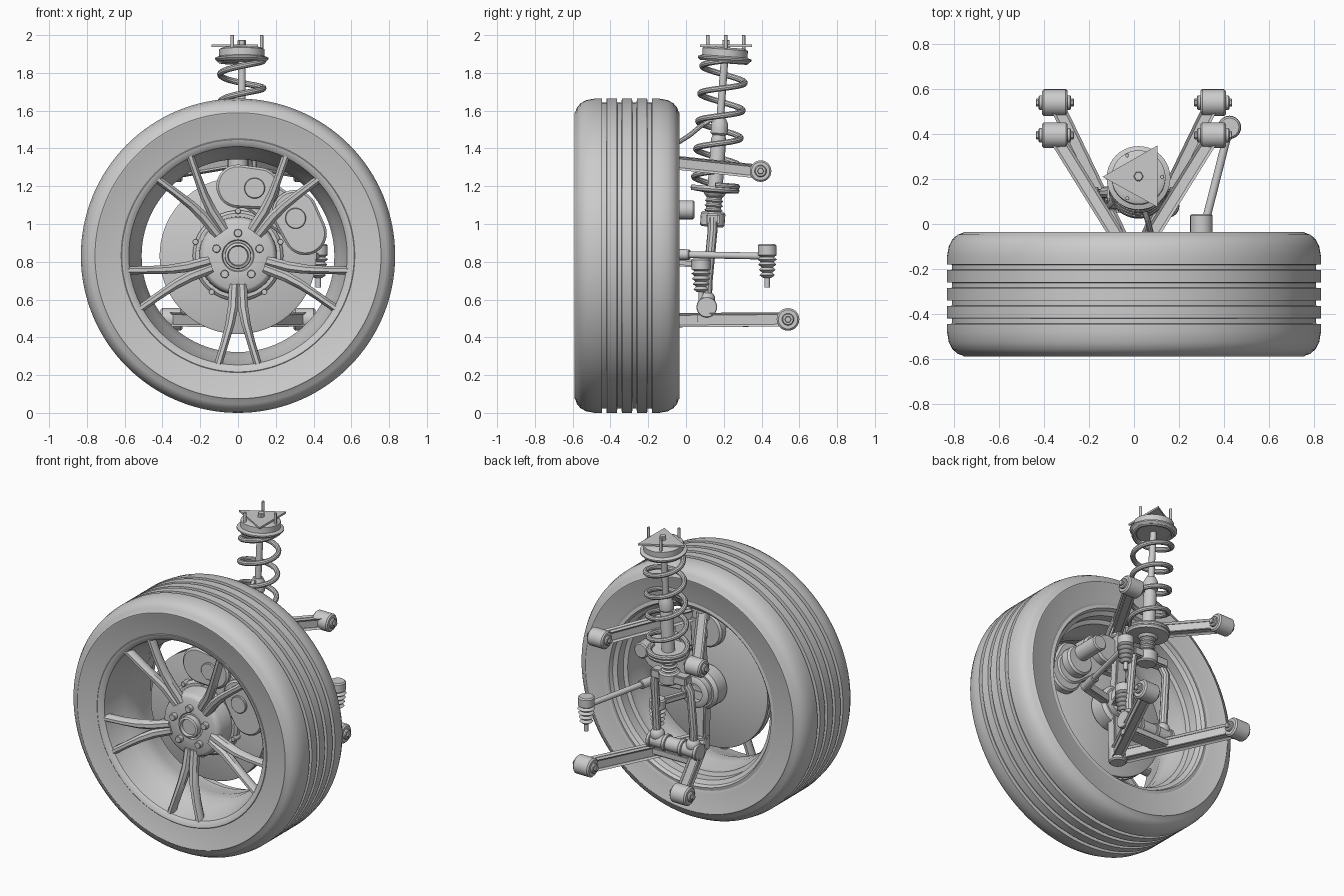
import bpy, bmesh
from math import sin, cos, pi, radians
from mathutils import Vector, Matrix

if "Cube" in bpy.data.objects:
    bpy.data.objects.remove(bpy.data.objects["Cube"])

grey = bpy.data.materials.new("plain_grey")
grey.use_nodes = True
grey.diffuse_color = (0.6, 0.6, 0.6, 1)
grey.node_tree.nodes["Principled BSDF"].inputs["Base Color"].default_value = (0.6, 0.6, 0.6, 1)

ZC = 0.832                      # wheel axle height
Y = Vector((0, 1, 0))
AXLE = Vector((0, 0, ZC))
parts = []


def finish(name, bm, matrix=None):
    if matrix:
        bm.transform(matrix)
    bmesh.ops.recalc_face_normals(bm, faces=bm.faces)
    mesh = bpy.data.meshes.new(name)
    bm.to_mesh(mesh)
    bm.free()
    ob = bpy.data.objects.new(name, mesh)
    bpy.context.collection.objects.link(ob)
    mesh.materials.append(grey)
    parts.append(ob)
    return ob


def lathe(name, profile, origin, axis, steps=32, closed=False):
    """Spin (radius, height) points around an axis."""
    bm = bmesh.new()
    vs = [bm.verts.new((r, 0, h)) for r, h in profile]
    es = [bm.edges.new(p) for p in zip(vs, vs[1:])]
    if closed:
        es.append(bm.edges.new((vs[-1], vs[0])))
    bmesh.ops.spin(bm, geom=vs + es, axis=(0, 0, 1), cent=(0, 0, 0), angle=2 * pi, steps=steps)
    bmesh.ops.remove_doubles(bm, verts=bm.verts, dist=1e-5)
    rot = Vector(axis).to_track_quat('Z', 'Y').to_matrix().to_4x4()
    return finish(name, bm, Matrix.Translation(origin) @ rot)


def rod(name, a, b, r, steps=20):
    a, b = Vector(a), Vector(b)
    h = (b - a).length
    c = min(r, h) * 0.15
    prof = [(0, 0), (r - c, 0), (r, c), (r, h - c), (r - c, h), (0, h)]
    return lathe(name, prof, a, b - a, steps)


def ball(name, p, r):
    prof = [(r * sin(pi * i / 10), -r * cos(pi * i / 10)) for i in range(11)]
    return lathe(name, prof, p, (0, 0, 1), 20)


def beam(name, a, b, width, height, recess=0.0):
    """Box between two points, with optional recessed sides."""
    a, b = Vector(a), Vector(b)
    bm = bmesh.new()
    bmesh.ops.create_cube(bm, size=1, matrix=Matrix.Diagonal(((b - a).length, width, height, 1)))
    sides = [f for f in bm.faces if abs(f.normal.x) < 0.5]
    if recess:
        bmesh.ops.inset_individual(bm, faces=sides, thickness=min(width, height) * 0.2, depth=-recess)
    else:
        bmesh.ops.bevel(bm, geom=list(bm.edges), offset=0.008, segments=2, affect='EDGES')
    rot = (b - a).to_track_quat('X', 'Z').to_matrix().to_4x4()
    return finish(name, bm, Matrix.Translation((a + b) / 2) @ rot)


def tube(name, pts, r):
    cu = bpy.data.curves.new(name, 'CURVE')
    cu.dimensions = '3D'
    cu.bevel_depth, cu.bevel_resolution, cu.use_fill_caps = r, 3, True
    sp = cu.splines.new('POLY')
    sp.points.add(len(pts) - 1)
    for p, co in zip(sp.points, pts):
        p.co = (*co, 1)
    tmp = bpy.data.objects.new(name, cu)
    bpy.context.collection.objects.link(tmp)
    bm = bmesh.new()
    bm.from_mesh(tmp.to_mesh())
    tmp.to_mesh_clear()
    bpy.data.objects.remove(tmp)
    return finish(name, bm)


def hull(name, discs, y0, y1):
    """Convex block around discs (x, z, radius) in the wheel plane."""
    bm = bmesh.new()
    for x, z, r in discs:
        for i in range(28):
            t = 2 * pi * i / 28
            for y, k in ((y0, r - .012), (y0 + .012, r), (y1 - .012, r), (y1, r - .012)):
                bm.verts.new((x + k * cos(t), y, z + k * sin(t)))
    res = bmesh.ops.convex_hull(bm, input=bm.verts)
    bmesh.ops.delete(bm, geom=[v for v in res["geom_interior"] if isinstance(v, bmesh.types.BMVert)], context='VERTS')
    return finish(name, bm)


# Tyre with four tread grooves
MID = -0.3125
half = [(.6, -.262), (.63, -.275), (.745, -.275), (.75, -.278), (.757, -.278), (.762, -.273),
        (.785, -.265), (.808, -.245), (.824, -.215), (.832, -.17)]
tread = []
for g in (-.12, -.04, .04, .12):
    tread += [(.832, g - .013), (.81, g - .011), (.81, g + .011), (.832, g + .013)]
tyre = half + tread + [(r, -h) for r, h in reversed(half)]
lathe("tyre", [(r, h + MID) for r, h in tyre], AXLE, Y, 128, True)

# Rim barrel
lathe("rim", [(.63, -.575), (.615, -.585), (.595, -.58), (.578, -.565), (.565, -.51), (.535, -.42),
              (.51, -.36), (.51, -.28), (.53, -.2), (.53, -.15), (.555, -.14), (.555, -.08), (.58, -.065),
              (.59, -.042), (.63, -.05)], AXLE, Y, 96, True)

# Five forked spokes
path = [(.15, .02, -.475, .03), (.27, .026, -.495, .03), (.36, .042, -.515, .027),
        (.46, .07, -.53, .024), (.575, .105, -.54, .024)]
for k in range(5):
    spin = Matrix.Translation(AXLE) @ Matrix.Rotation(radians(90 + 72 * k), 4, 'Y')
    for side in (-1, 1):
        bm = bmesh.new()
        rings = []
        for u, v, y, w in path:
            rings.append([bm.verts.new((u, y + .035 * sin(t), side * v + w * cos(t)))
                          for t in [pi / 8 + pi / 4 * i for i in range(8)]])
        for a, b in zip(rings, rings[1:]):
            for i in range(8):
                bm.faces.new((a[i], a[i - 1], b[i - 1], b[i]))
        bm.faces.new(rings[0])
        bm.faces.new(rings[-1])
        finish("spoke", bm, spin)

# Hub, centre cap and lug nuts
lathe("hub", [(0, -.26), (.21, -.26), (.205, -.46), (.195, -.485), (.18, -.495), (.085, -.495), (.08, -.485),
              (.07, -.485), (.068, -.52), (.055, -.525), (.05, -.505), (0, -.505)], AXLE, Y, 48)
for k in range(5):
    t = radians(90 + 72 * k)
    x, z = .12 * cos(t), ZC + .12 * sin(t)
    rod("lug_nut", (x, -.48, z), (x, -.525, z), .022, 6 if k < 0 else 12)

# Vented brake disc with hat bolts
lathe("brake_disc", [(0, -.32), (.405, -.32), (.415, -.315), (.415, -.295), (.4, -.295), (.4, -.275),
                     (.415, -.275), (.415, -.255), (.405, -.25), (0, -.25)], AXLE, Y, 72)
lathe("disc_hat", [(0, -.36), (.225, -.36), (.24, -.345), (.24, -.31), (0, -.31)], AXLE, Y, 48)
for k in range(10):
    t = radians(18 + 36 * k)
    x, z = .237 * cos(t), ZC + .237 * sin(t)
    rod("hat_bolt", (x, -.31, z), (x, -.375, z), .016, 12)

# Brake caliper: two lobes, a bridge, pistons and actuator
hull("caliper_lobe", [(0, 1.2, .115), (.11, 1.19, .11)], -.42, -.2)
hull("caliper_lobe", [(.3, 1.06, .12), (.355, .95, .115)], -.42, -.2)
hull("caliper_bridge", [(.08, 1.18, .1), (.33, .99, .1)], -.39, -.19)
for x, z in ((.088, 1.19), (.305, 1.03)):
    rod("piston_cap", (x, -.41, z), (x, -.435, z), .055, 28)
    rod("rear_piston", (x, -.21, z), (x, -.13, z), .095, 28)
rod("brake_actuator", (.3, -.15, 1.075), (.3, .045, 1.075), .05)

# Upright, bearing and steering arm
rod("wheel_bearing", (0, -.26, ZC), (0, -.13, ZC), .13, 36)
lathe("bearing_ring", [(.06, -.14), (.1, -.14), (.1, -.09), (.085, -.08), (.06, -.08)], AXLE, Y, 36, True)
beam("upright_lower", (0, -.15, .5), (0, -.16, ZC), .1, .07)
beam("upright_upper", (0, -.16, ZC), (0, -.12, 1.33), .08, .06)
beam("steering_arm", (0, -.16, ZC), (.29, -.1, .84), .05, .06)

# Double wishbones with bushings
for level, by, bz, az, h, r in (("lower", .54, .495, .49, .075, .06), ("upper", .395, 1.28, 1.335, .07, .057)):
    for s in (-1, 1):
        beam(level + "_arm", (s * .015, -.15, az), (s * .335, by - .03, bz), .065, h, .012)
        rod(level + "_bushing", (s * .295, by, bz), (s * .41, by, bz), r, 28)
        rod(level + "_bushing_sleeve", (s * .28, by, bz), (s * .425, by, bz), .032)
        rod(level + "_bushing_bolt", (s * .268, by, bz), (s * .437, by, bz), .018, 6)
    rod(level + "_ball_joint", (0, -.15, az - .05), (0, -.15, az + .05), .055)
rod("fork_crossbar", (-.18, .11, .56), (.18, .11, .56), .045)
for x in (-.17, -.06, .06, .17):
    rod("crossbar_rib", (x - .012, .11, .56), (x + .012, .11, .56), .055)
beam("arm_plate", (-.15, .1, .5), (.15, .1, .5), .1, .05)

# Coil-over strut, tilted back
BASE = Vector((.02, .11, .6))
TILT = Vector((0, .1, 1.35))


def on_strut(z):
    return BASE + TILT * ((z - .6) / 1.35)


def strut(name, prof, steps=32):
    lathe(name, [(r, (z - .6) * TILT.length / 1.35) for r, z in prof], BASE, TILT, steps)


strut("damper_rod", [(0, 1.5), (.02, 1.5), (.02, 1.95), (0, 1.95)])
strut("damper_body", [(0, 1.0), (.04, 1.0), (.04, 1.45), (.034, 1.47), (.045, 1.48), (.045, 1.53),
                      (.03, 1.56), (0, 1.56)])
strut("lower_perch", [(.03, 1.2), (.125, 1.2), (.13, 1.185), (.125, 1.172), (.06, 1.165), (.05, 1.15), (.03, 1.15)])
bellows = [(.035 + .014 * (i % 2), 1.06 + .0125 * i) for i in range(9)]
strut("damper_collar", [(0, 1.06)] + bellows + [(0, 1.16)])
strut("upper_mount", [(0, 1.86), (.13, 1.86), (.142, 1.872), (.142, 1.88), (.12, 1.888), (.12, 1.925),
                      (.1, 1.935), (0, 1.935)], 40)
turns, n = 5.5, 220
coil = []
for i in range(n + 1):
    f = i / n
    z = 1.205 + .65 * min(1, max(0, (f - .09) / .82)) + .012 * f
    t = 2 * pi * turns * f
    coil.append(on_strut(z) + Vector((.115 * cos(t), .115 * sin(t), -.0085 * sin(t))))
tube("coil_spring", coil, .016)

# Triangular top plate and studs
bm = bmesh.new()
tri = [bm.verts.new((x, y, 1.938)) for x, y in ((.105, .35), (-.14, .21), (.105, .075))]
ext = bmesh.ops.extrude_face_region(bm, geom=[bm.faces.new(tri)])
bmesh.ops.translate(bm, vec=(0, 0, .012), verts=[v for v in ext["geom"] if isinstance(v, bmesh.types.BMVert)])
finish("top_plate", bm)
for x, y in ((-.03, .305), (-.03, .115), (.125, .21)):
    rod("mount_stud", (x, y, 1.9), (x, y, 2.0), .009, 12)
rod("top_nut", (.02, .212, 1.93), (.02, .212, 1.975), .022, 6)

# Strut fork
yoke = on_strut(1.025)
rod("fork_yoke", on_strut(.985), on_strut(1.065), .065)
beam("fork_bridge", yoke - Vector((.14, 0, 0)), yoke + Vector((.12, 0, 0)), .07, .06)
for s in (-1, 1):
    tube("fork_leg", [yoke + Vector((s * .1, 0, .01)), (s * .13, .14, .96), (s * .135, .115, .7), (s * .13, .11, .57)], .026)
    ball("fork_eye", (s * .13, .11, .6), .045)


# Ball joints with rubber boots
def joint(name, x, y, z):
    boot = [(.022 + .016 * (i % 2) + .002 * i, z - .12 + .014 * i) for i in range(8)]
    lathe(name, [(0, z - .17), (.014, z - .17), (.014, z - .12)] + boot +
          [(.035, z - .01), (.05, z), (.05, z + .05), (.042, z + .058), (0, z + .058)], (x, y, 0), (0, 0, 1), 24)


joint("tie_rod_joint", .425, .43, .835)
joint("link_joint", .15, .08, .76)
beam("link_arm", (.15, .08, .79), (.05, -.14, .8), .04, .04)

# Tie rod and brake hose
rod("tie_rod", (.29, -.1, .84), (.42, .41, .83), .018)
rod("tie_rod_sleeve", (.285, -.12, .84), (.318, .02, .838), .028)
hose = [(.09, -.15, 1.27), (.08, -.06, 1.42), (.06, .02, 1.47), (.04, .08, 1.52), (.02, .13, 1.55), (.02, .17, 1.53)]
tube("brake_hose", hose, .013)

# Smooth shading with sharp edges kept
bpy.ops.object.select_all(action='DESELECT')
for ob in parts:
    ob.select_set(True)
bpy.context.view_layer.objects.active = parts[0]
bpy.ops.object.shade_smooth_by_angle(angle=radians(35))
